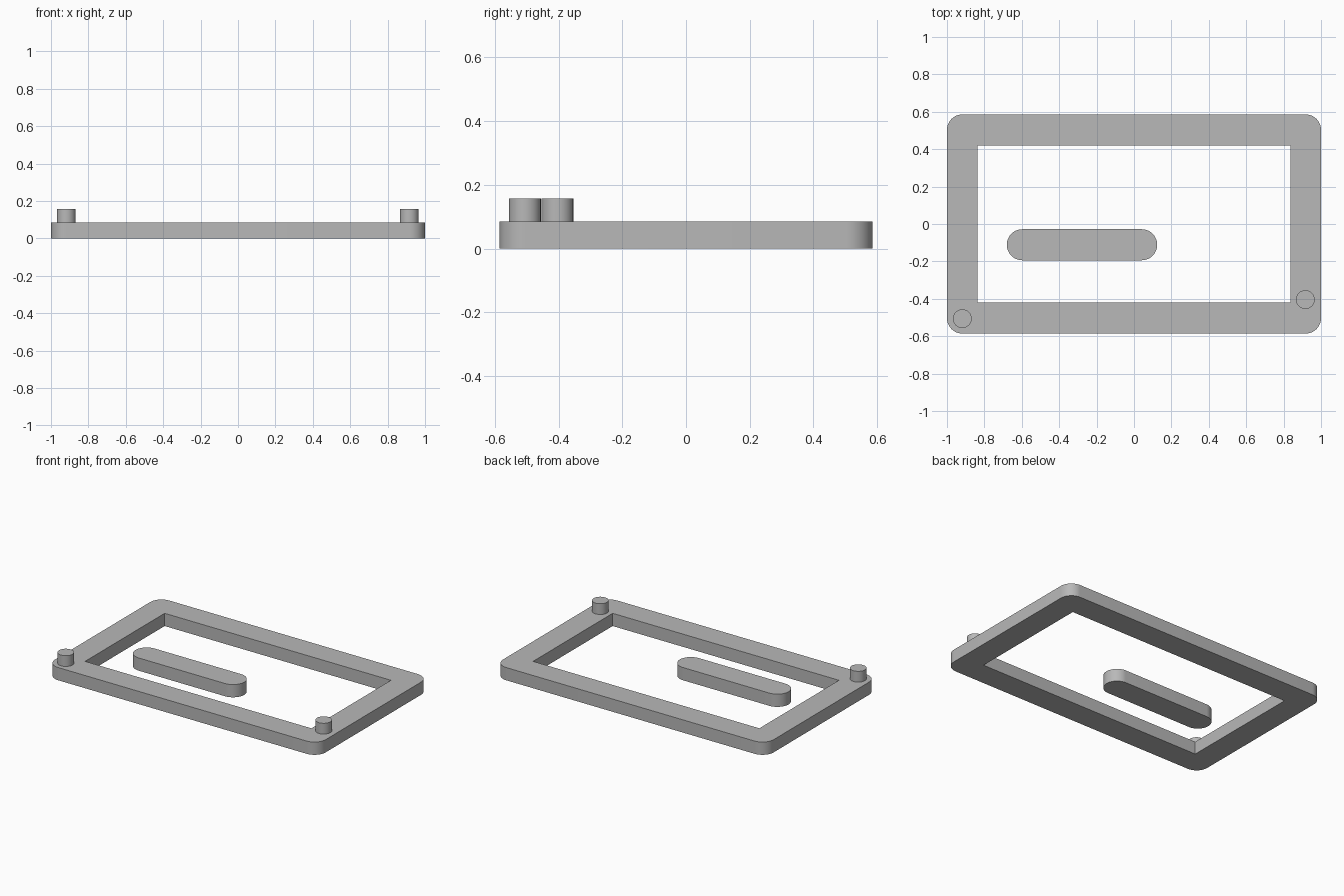
import bpy
import bmesh
from math import cos, sin, pi, radians

cube = bpy.data.objects.get("Cube")
if cube:
    bpy.data.objects.remove(cube, do_unlink=True)

HEIGHT = 0.085        # thickness of frame and bar
PEG_TOP = 0.157
RADIUS = 0.083        # outer corners and bar ends
OUTER = (1.0, 0.586)  # half sizes of the frame
INNER = (0.836, 0.42)

grey = bpy.data.materials.new("grey")
grey.use_nodes = True
colour = (0.48, 0.48, 0.48, 1)
grey.diffuse_color = colour
grey.node_tree.nodes["Principled BSDF"].inputs["Base Color"].default_value = colour


def rounded_outline(half_x, half_y, radius, steps=12):
    """Counter-clockwise outline of a rectangle with round corners."""
    points = []
    for i, (sx, sy) in enumerate([(1, 1), (-1, 1), (-1, -1), (1, -1)]):
        cx, cy = sx * (half_x - radius), sy * (half_y - radius)
        for k in range(steps + 1):
            a = (i + k / steps) * pi / 2
            points.append((cx + radius * cos(a), cy + radius * sin(a)))
    return points


def extrude_outlines(name, outlines, centre, bottom, top):
    """Fill the outlines (later ones are holes) and extrude them upwards."""
    bm = bmesh.new()
    for outline in outlines:
        verts = [bm.verts.new((x, y, bottom)) for x, y in outline]
        for a, b in zip(verts, verts[1:] + verts[:1]):
            bm.edges.new((a, b))
    bmesh.ops.remove_doubles(bm, verts=bm.verts[:], dist=0.0001)
    bmesh.ops.triangle_fill(bm, edges=bm.edges[:], use_beauty=True)
    result = bmesh.ops.extrude_face_region(bm, geom=bm.faces[:], use_keep_orig=True)
    raised = [v for v in result["geom"] if isinstance(v, bmesh.types.BMVert)]
    bmesh.ops.translate(bm, verts=raised, vec=(0, 0, top - bottom))
    bmesh.ops.recalc_face_normals(bm, faces=bm.faces[:])
    mesh = bpy.data.meshes.new(name)
    bm.to_mesh(mesh)
    bm.free()
    mesh.materials.append(grey)
    obj = bpy.data.objects.new(name, mesh)
    obj.location = (*centre, 0)
    bpy.context.collection.objects.link(obj)
    bpy.ops.object.select_all(action="DESELECT")
    obj.select_set(True)
    bpy.context.view_layer.objects.active = obj
    bpy.ops.object.shade_smooth_by_angle(angle=radians(30))
    return obj


# Rectangular frame: rounded outside, square window
ix, iy = INNER
window = [(ix, iy), (-ix, iy), (-ix, -iy), (ix, -iy)]
extrude_outlines("frame", [rounded_outline(*OUTER, RADIUS), window], (0, 0), 0, HEIGHT)

# Loose round-ended bar inside the window
extrude_outlines("bar", [rounded_outline(0.402, RADIUS, RADIUS)], (-0.278, -0.111), 0, HEIGHT)

# Pegs on the two front corners
for name, centre in (("right_peg", (-0.918, -0.506)), ("left_peg", (0.916, -0.404))):
    extrude_outlines(name, [rounded_outline(0.05, 0.05, 0.05)], centre, HEIGHT, PEG_TOP)
